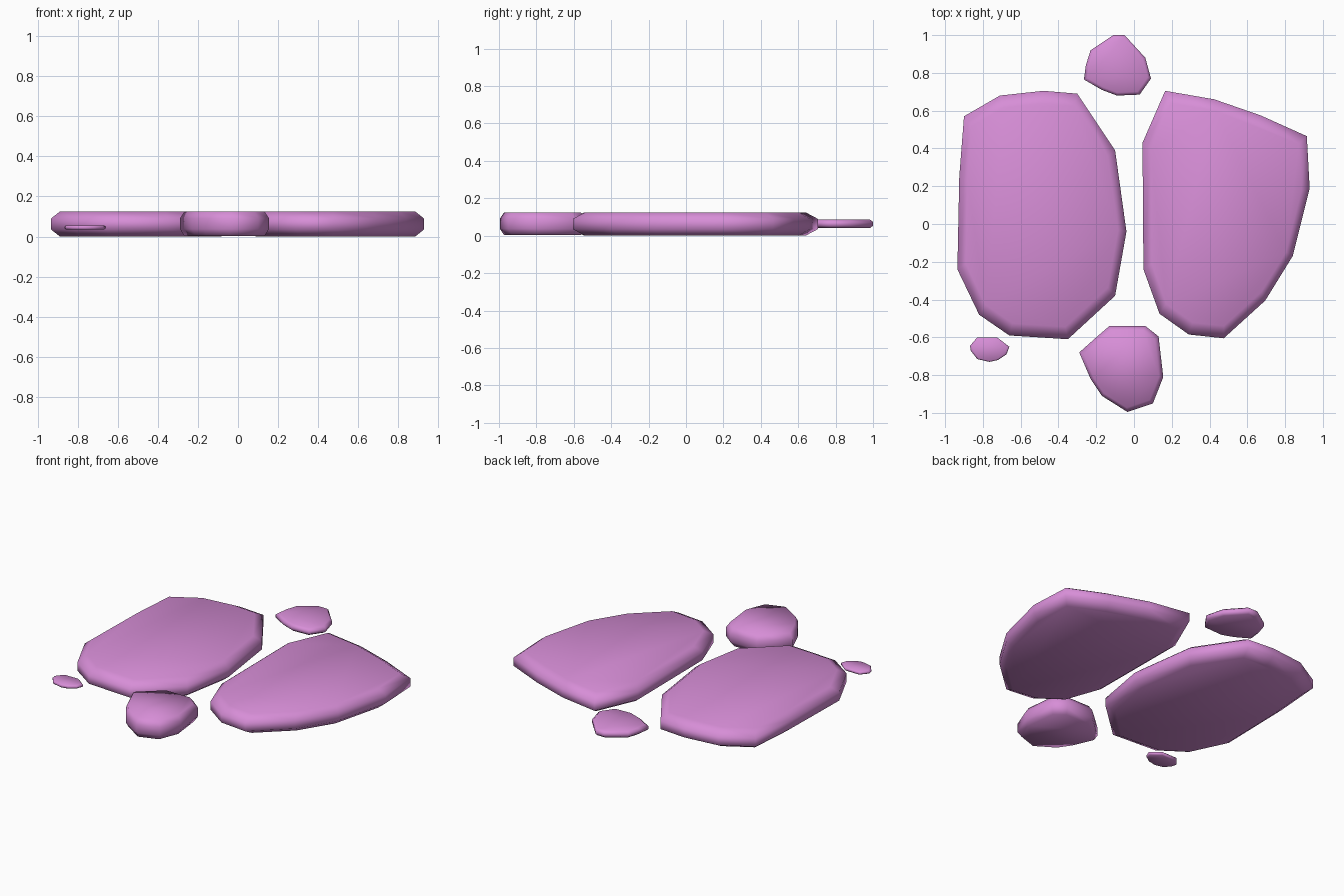
import bpy, bmesh
from mathutils import Vector

if "Cube" in bpy.data.objects:
    bpy.data.objects.remove(bpy.data.objects["Cube"])

mat = bpy.data.materials.new("orchid_stone")
mat.diffuse_color = (0.68, 0.27, 0.68, 1)
mat.use_nodes = True
mat.node_tree.nodes["Principled BSDF"].inputs["Base Color"].default_value = mat.diffuse_color


def stone(name, outline, z0, z1):
    """Flat slab: outline extruded, with top and bottom rims drawn inward."""
    pts = [Vector(p) for p in outline]
    mid = Vector((sum(c) / 2 for c in ((min(p.x for p in pts), max(p.x for p in pts)),
                                       (min(p.y for p in pts), max(p.y for p in pts)))))
    bm = bmesh.new()
    rings = []
    for t, s in ((0, 0.9), (0.28, 1), (0.72, 1), (1, 0.9)):
        ring = []
        for p in pts:
            q = mid + (p - mid) * s
            ring.append(bm.verts.new((q.x, q.y, z0 + (z1 - z0) * t)))
        rings.append(ring)
    n = len(pts)
    for a, b in zip(rings, rings[1:]):
        for i in range(n):
            j = (i + 1) % n
            bm.faces.new((a[i], a[j], b[j], b[i]))
    bm.faces.new(rings[0])
    bm.faces.new(rings[-1])
    bmesh.ops.recalc_face_normals(bm, faces=bm.faces[:])
    for f in bm.faces:
        f.smooth = True
    me = bpy.data.meshes.new(name)
    bm.to_mesh(me)
    bm.free()
    me.materials.append(mat)
    ob = bpy.data.objects.new(name, me)
    bpy.context.collection.objects.link(ob)


# Two large paving stones
stone("large_stone_left", [
    (-0.90, 0.57), (-0.71, 0.68), (-0.48, 0.705), (-0.30, 0.69), (-0.10, 0.39), (-0.04, -0.04),
    (-0.10, -0.38), (-0.35, -0.61), (-0.66, -0.59), (-0.82, -0.48), (-0.935, -0.24), (-0.925, 0.25)],
    0, 0.125)
stone("large_stone_right", [
    (0.165, 0.705), (0.425, 0.66), (0.67, 0.575), (0.915, 0.465), (0.93, 0.19), (0.84, -0.17),
    (0.695, -0.405), (0.475, -0.605), (0.29, -0.585), (0.135, -0.475), (0.05, -0.24), (0.045, 0.43)],
    0, 0.125)

# Medium stone at the front
stone("front_stone", [
    (-0.13, -0.54), (0.06, -0.54), (0.13, -0.595), (0.155, -0.81), (0.10, -0.95),
    (-0.035, -0.995), (-0.17, -0.91), (-0.23, -0.82), (-0.29, -0.68), (-0.20, -0.60)],
    0.003, 0.125)

# Thin stone at the back
stone("back_stone", [
    (-0.11, 1.0), (-0.05, 1.0), (0.06, 0.88), (0.09, 0.77), (0.03, 0.685), (-0.09, 0.68),
    (-0.17, 0.71), (-0.265, 0.765), (-0.255, 0.84), (-0.23, 0.92)],
    0.041, 0.086)

# Small pebble
stone("pebble", [
    (-0.83, -0.60), (-0.725, -0.60), (-0.66, -0.65), (-0.675, -0.69), (-0.72, -0.72),
    (-0.765, -0.73), (-0.83, -0.715), (-0.865, -0.67), (-0.868, -0.645)],
    0.034, 0.056)
